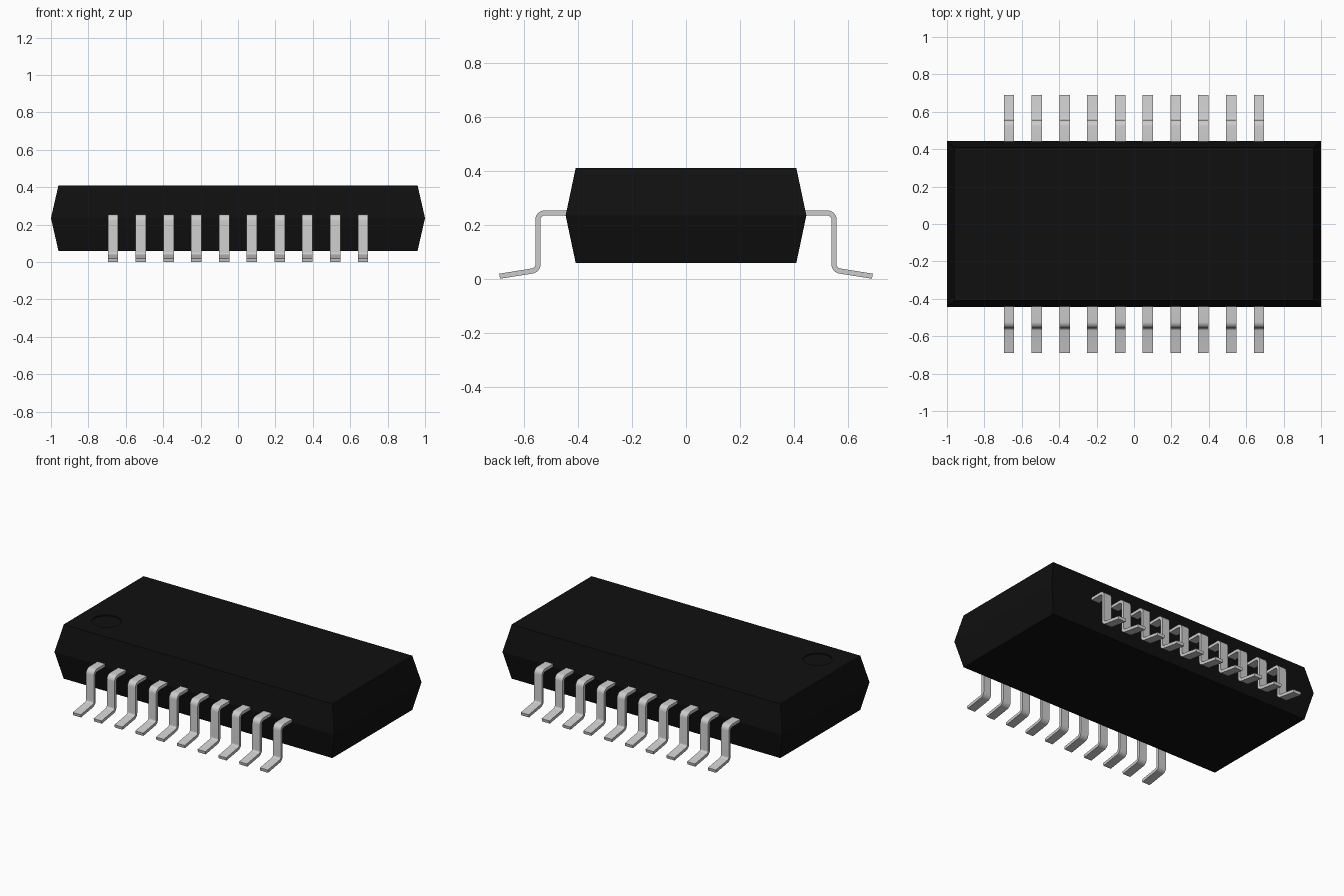
import bpy, bmesh, math
from mathutils import Vector

if "Cube" in bpy.data.objects:
    bpy.data.objects.remove(bpy.data.objects["Cube"])

PINS, PITCH, WIDTH, THICK = 10, 0.1485, 0.056, 0.019


def make_object(name, bm):
    bmesh.ops.recalc_face_normals(bm, faces=bm.faces)
    mesh = bpy.data.meshes.new(name)
    bm.to_mesh(mesh)
    bm.free()
    obj = bpy.data.objects.new(name, mesh)
    bpy.context.collection.objects.link(obj)
    return obj


def activate(obj):
    bpy.ops.object.select_all(action='DESELECT')
    obj.select_set(True)
    bpy.context.view_layer.objects.active = obj


def fillet(points, radius, steps=6):
    """Round the inner corners of a 2D path; return (point, normal) pairs."""
    pts = [Vector(p) for p in points]
    left = lambda d: Vector((-d.y, d.x))
    out = [(pts[0], left((pts[1] - pts[0]).normalized()))]
    for a, b, c in zip(pts, pts[1:], pts[2:]):
        d0, d1 = (b - a).normalized(), (c - b).normalized()
        turn = math.atan2(d0.x * d1.y - d0.y * d1.x, d0.dot(d1))
        side = math.copysign(1, turn)
        start = b - d0 * radius * math.tan(abs(turn) / 2)
        centre = start + left(d0) * radius * side
        for i in range(steps + 1):
            t = turn * i / steps
            n = left(Vector((d0.x * math.cos(t) - d0.y * math.sin(t),
                             d0.x * math.sin(t) + d0.y * math.cos(t))))
            out.append((centre - n * radius * side, n))
    out.append((pts[-1], left((pts[-1] - pts[-2]).normalized())))
    return out


# Moulded body: rectangular rings, widest at the parting line
bm = bmesh.new()
rings = []
for x, y, z in ((0.96, 0.408, 0.06), (1.0, 0.445, 0.235), (0.96, 0.408, 0.41)):
    rings.append([bm.verts.new((sx * x, sy * y, z))
                  for sx, sy in ((-1, -1), (1, -1), (1, 1), (-1, 1))])
for lo, hi in zip(rings, rings[1:]):
    for i in range(4):
        j = (i + 1) % 4
        bm.faces.new((lo[i], lo[j], hi[j], hi[i]))
bm.faces.new(rings[0])
bm.faces.new(rings[-1])
body = make_object("chip_body", bm)
black = bpy.data.materials.new("black_plastic")
black.diffuse_color = (0.005, 0.005, 0.005, 1)
black.use_nodes = True
black.node_tree.nodes["Principled BSDF"].inputs["Base Color"].default_value = black.diffuse_color
body.data.materials.append(black)

# Shallow round recess marking the first pin
bpy.ops.mesh.primitive_cylinder_add(vertices=48, radius=0.085, depth=0.05,
                                    location=(-0.783, -0.226, 0.427))
cutter = bpy.context.object
cutter.name = "marker_cutter"
cutter.hide_render = True
cut = body.modifiers.new("marker_recess", 'BOOLEAN')
cut.operation = 'DIFFERENCE'
cut.solver = 'EXACT'
cut.object = cutter
activate(body)
bpy.ops.object.modifier_apply(modifier=cut.name)
bpy.data.objects.remove(cutter)

# One gull-wing pin: bent strip swept across its width
path = fillet([(0.42, 0.244), (0.5475, 0.244), (0.5475, 0.033), (0.689, 0.0105)], 0.024)
bm = bmesh.new()
x0 = -(PINS - 1) * PITCH / 2
sections = []
for p, n in path:
    a, b = p + n * THICK / 2, p - n * THICK / 2
    sections.append([bm.verts.new((x0 + sx * WIDTH / 2, q.x, q.y))
                     for sx, q in ((-1, a), (1, a), (1, b), (-1, b))])
for s0, s1 in zip(sections, sections[1:]):
    for i in range(4):
        j = (i + 1) % 4
        bm.faces.new((s0[i], s0[j], s1[j], s1[i]))
bm.faces.new(sections[0])
bm.faces.new(sections[-1])
pins = make_object("pins", bm)
activate(pins)
bpy.ops.object.shade_smooth_by_angle(angle=math.radians(30))

# Repeat along the body and mirror to the other side
row = pins.modifiers.new("row", 'ARRAY')
row.count = PINS
row.use_relative_offset = False
row.use_constant_offset = True
row.constant_offset_displace = (PITCH, 0, 0)
mirror = pins.modifiers.new("both_sides", 'MIRROR')
mirror.use_axis = (False, True, False)
